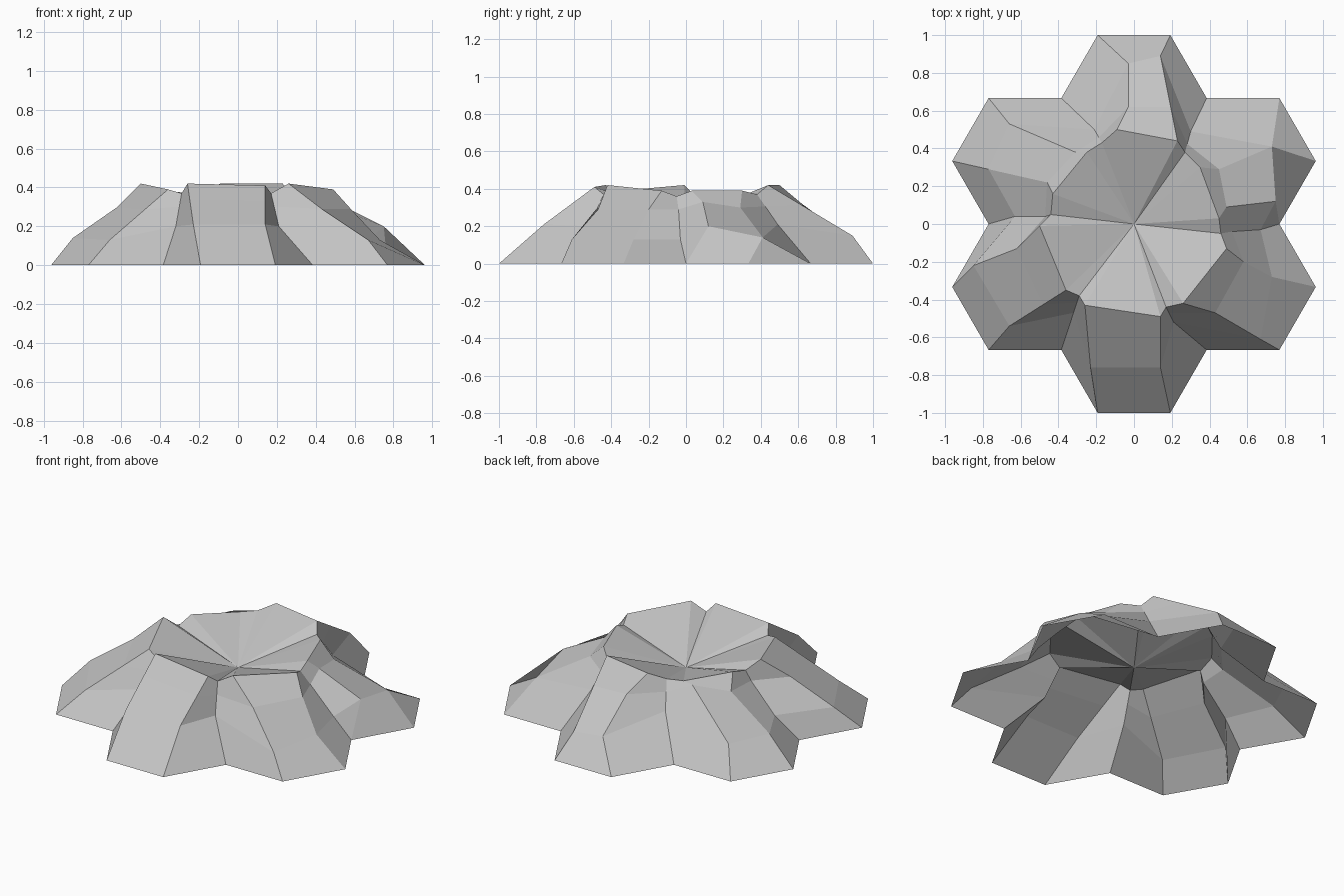
import bpy
import bmesh
from math import radians, sqrt
from mathutils import Matrix, Vector

cube = bpy.data.objects.get("Cube")
if cube:
    bpy.data.objects.remove(cube, do_unlink=True)

# One flat stone colour
stone = bpy.data.materials.new("grey stone")
stone.use_nodes = True
stone.diffuse_color = (.55, .55, .55, 1)
stone.node_tree.nodes["Principled BSDF"].inputs["Base Color"].default_value = stone.diffuse_color

# Crater rim, anticlockwise from +x: x, y, height
RIM = [(.46, -.05, .36), (.45, .03, .39), (.35, .30, .39),
       (.27, .38, .37), (.23, .44, .42), (-.09, .50, .42),
       (-.17, .43, .38), (-.25, .38, .37), (-.43, .16, .39),
       (-.44, .05, .36), (-.50, -.01, .42), (-.36, -.35, .39),
       (-.29, -.38, .37), (-.26, -.43, .42), (.14, -.49, .41),
       (.17, -.44, .37), (.26, -.42, .42), (.49, -.13, .39)]

# Middle of each slope, in the same order
SLOPE = [(.67, -.03, .13), (.75, .12, .20), (.73, .41, .14),
         (.30, .49, .21), (.14, .89, .15), (-.03, .85, .15),
         (-.21, .50, .22), (-.66, .53, .15), (-.77, .29, .15),
         (-.63, .04, .13), (-.85, -.22, .14), (-.66, -.54, .13),
         (-.32, -.47, .20), (-.23, -.76, .21), (.14, -.76, .21),
         (.21, -.52, .20), (.67, -.61, .13), (.73, -.28, .13)]

# Broken ledges between rim and slope, by spoke number
LEDGE = {0: (.52, -.04, .29), 1: (.49, .09, .33), 2: (.45, .29, .30),
         5: (-.03, .62, .32), 7: (-.31, .38, .36), 8: (-.46, .22, .30),
         9: (-.47, .04, .30), 10: (-.62, -.13, .30), 16: (.43, -.47, .29),
         17: (.58, -.20, .29)}


def foot_outline():
    """Outer corners of six hexagonal lobes, all on the ground."""
    side = 2 / (3 * sqrt(3))
    step = side * sqrt(3) / 2
    sector = [Vector((2 * side, 0, 0)),
              Vector((2.5 * side, step, 0)),
              Vector((2 * side, 2 * step, 0))]
    return [Matrix.Rotation(radians(60 * turn), 3, "Z") @ corner
            for turn in range(6) for corner in sector]


def ledge_ring():
    """Ledge points, with plain spokes continued straight down the slope."""
    return [Vector(LEDGE.get(i, Vector(top).lerp(Vector(low), .4)))
            for i, (top, low) in enumerate(zip(RIM, SLOPE))]


# One spoke forks at its foot, and two spokes share the valley corner beside it
upper = [list(RIM), ledge_ring(), list(SLOPE)]
for ring in upper:
    ring.insert(3, ring[2])
feet = foot_outline()
feet.insert(0, feet[0])

bm = bmesh.new()
rings = [[bm.verts.new(p) for p in ring] for ring in upper + [feet]]
bowl_bottom = bm.verts.new((0, 0, .24))
count = len(feet)

# Bowl fan inside, bands of slopes outside
for i in range(count):
    j = (i + 1) % count
    bm.faces.new((bowl_bottom, rings[0][i], rings[0][j]))
    for inner, outer in zip(rings, rings[1:]):
        bm.faces.new((inner[i], outer[i], outer[j], inner[j]))
bmesh.ops.remove_doubles(bm, verts=bm.verts[:], dist=.001)

mesh = bpy.data.meshes.new("crater_mound")
bm.to_mesh(mesh)
bm.free()
mesh.materials.append(stone)
mound = bpy.data.objects.new("crater_mound", mesh)
bpy.context.scene.collection.objects.link(mound)
